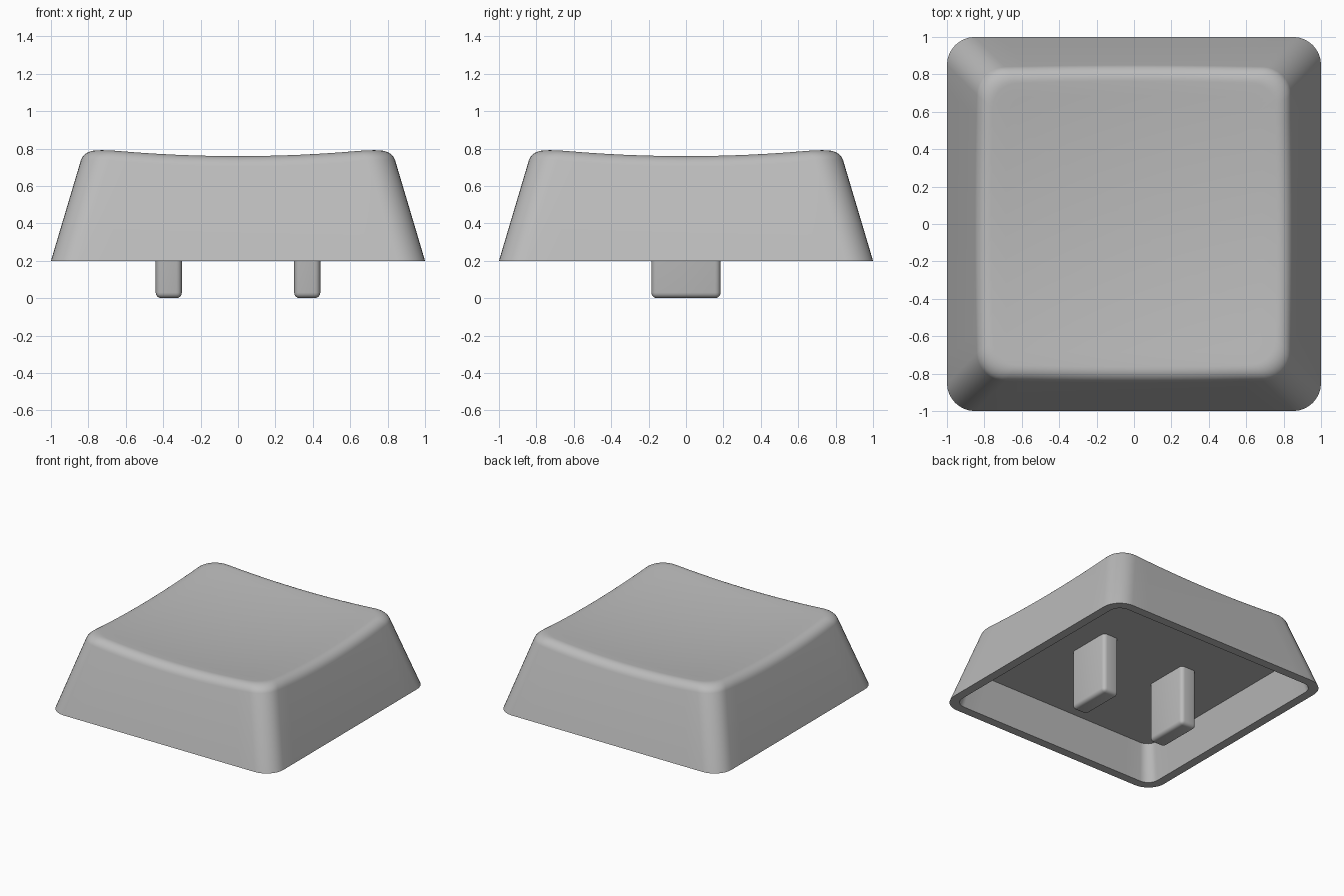
import bpy, bmesh, math

if "Cube" in bpy.data.objects:
    bpy.data.objects.remove(bpy.data.objects["Cube"])

SLOPE = 0.30           # inward lean of the outer walls
BASE = 0.20            # height of the skirt's lower edge
CORNER = 0.15          # plan radius of the corners
ROUND = 0.09           # radius of the rounded top edge
SEG = 8                # segments per corner
SIDE = 12              # segments per straight side

plastic = bpy.data.materials.new("grey plastic")
plastic.diffuse_color = (0.5, 0.5, 0.5, 1)
plastic.use_nodes = True
plastic.node_tree.nodes["Principled BSDF"].inputs["Base Color"].default_value = plastic.diffuse_color


def dish(x, y):
    return 0.718 + 0.070 * (x * x + y * y)


def outline(half, r):
    """Functions of half width giving the points of a rounded square."""
    pts, c = [], half - r
    for k in range(4):
        for i in range(SEG + 1):
            a = math.pi / 2 * (k + i / SEG)
            sx = 1 if k in (0, 3) else -1
            sy = 1 if k in (0, 1) else -1
            pts.append((sx * c + r * math.cos(a), sy * c + r * math.sin(a)))
        p, q = pts[-1], [(-c, half), (-half, -c), (c, -half), (half, c)][k]
        p = [(c, half), (-half, c), (-c, -half), (half, -c)][k]
        for i in range(1, SIDE):
            t = i / SIDE
            pts.append((p[0] + (q[0] - p[0]) * t, p[1] + (q[1] - p[1]) * t))
    return pts


def finish(name, bm):
    bmesh.ops.recalc_face_normals(bm, faces=bm.faces[:])
    mesh = bpy.data.meshes.new(name)
    bm.to_mesh(mesh)
    bm.free()
    mesh.materials.append(plastic)
    ob = bpy.data.objects.new(name, mesh)
    bpy.context.collection.objects.link(ob)
    bpy.ops.object.select_all(action='DESELECT')
    ob.select_set(True)
    bpy.context.view_layer.objects.active = ob
    bpy.ops.object.shade_smooth_by_angle(angle=math.radians(35))
    return ob


def flat_ring(half, r, z):
    return [(x, y, z) for x, y in outline(half, r)]


def rim_ring(inset, depth):
    """Ring following the meeting line of the leaning walls and the dish."""
    ring = []
    for i in range(len(outline(1, CORNER))):
        half = 0.83
        for _ in range(4):
            x, y = outline(half, CORNER)[i]
            half = 1 - SLOPE * (dish(x, y) - BASE)
        x, y = outline(half - inset, CORNER - 0.3 * max(inset, 0))[i]
        ring.append((x, y, dish(x, y) - depth))
    return ring


# Cap shell: cavity, skirt, rounded edge and dished top as one loft
lean = math.atan(SLOPE)
tangent = ROUND * math.tan((math.pi / 2 - lean) / 2)
rings = [flat_ring(0.87, 0.08, 0.48), flat_ring(0.93, 0.09, BASE),
         flat_ring(1.0, CORNER, BASE)]
for i in range(9):
    a = lean + (math.pi / 2 - lean) * i / 8
    rings.append(rim_ring(tangent - ROUND * math.cos(a), ROUND - ROUND * math.sin(a)))
edge = rings[-1]
for i in range(1, 10):
    s = 1 - i / 10
    rings.append([(x * s, y * s, dish(x * s, y * s)) for x, y, z in edge])

bm = bmesh.new()
loops = [[bm.verts.new(p) for p in ring] for ring in rings]
n = len(loops[0])
for a, b in zip(loops, loops[1:]):
    for i in range(n):
        j = (i + 1) % n
        bm.faces.new((a[i], a[j], b[j], b[i]))
bm.faces.new(loops[0])                     # cavity ceiling
centre = bm.verts.new((0, 0, dish(0, 0)))
for i in range(n):
    bm.faces.new((loops[-1][i], loops[-1][(i + 1) % n], centre))
finish("cap_shell", bm)

# Two mounting prongs hanging from the cavity ceiling
for side, name in ((-1, "left_prong"), (1, "right_prong")):
    bm = bmesh.new()
    bmesh.ops.create_cube(bm, size=1)
    for v in bm.verts:
        v.co = (side * 0.37 + v.co.x * 0.14, v.co.y * 0.37, 0.25 + v.co.z * 0.5)
    edges = [e for e in bm.edges if min(v.co.z for v in e.verts) < 0.1]
    bmesh.ops.bevel(bm, geom=edges, offset=0.03, segments=4, profile=0.5,
                    affect='EDGES')
    finish(name, bm)
